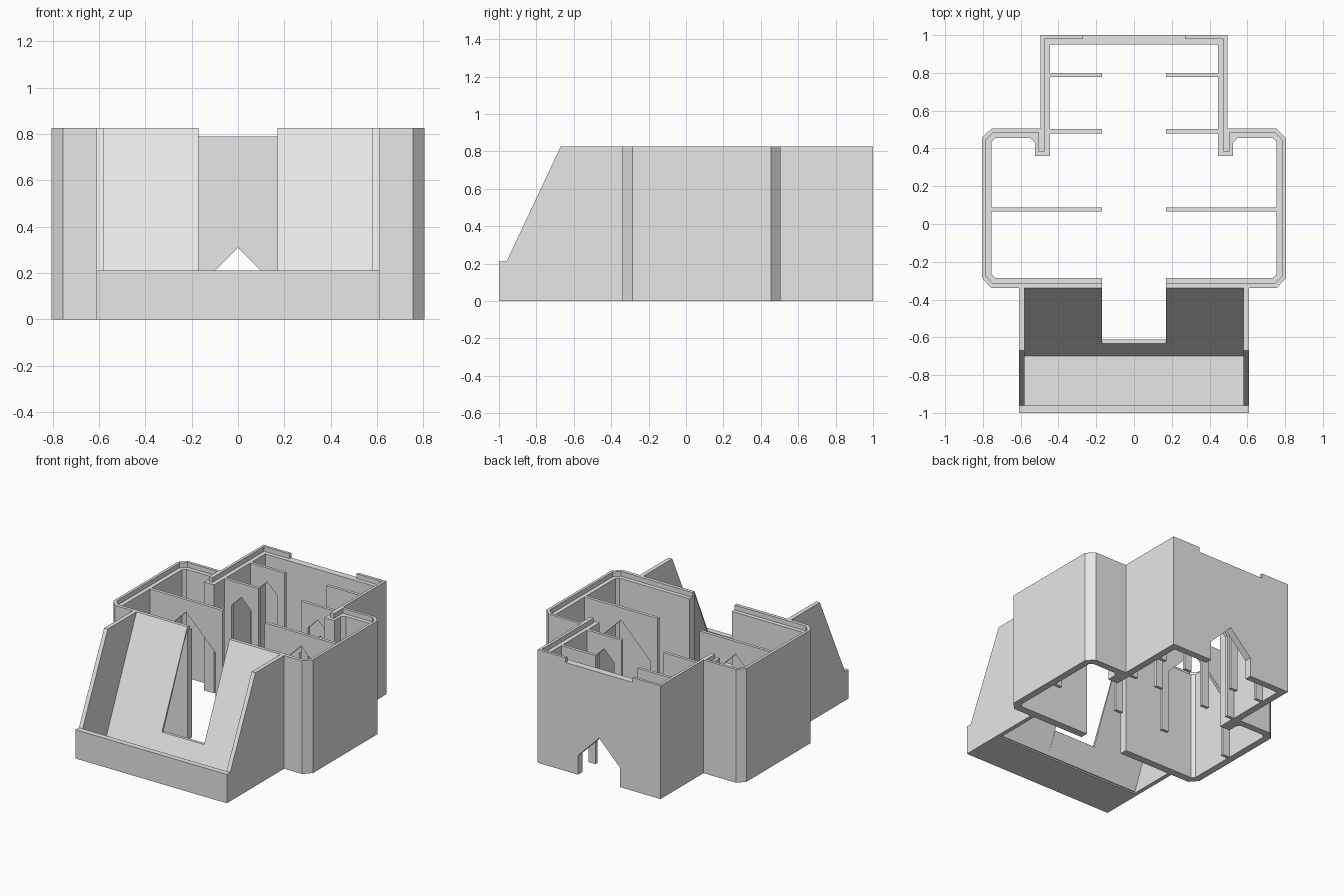
import bpy
import bmesh

cube = bpy.data.objects.get("Cube")
if cube:
    bpy.data.objects.remove(cube, do_unlink=True)

stone = bpy.data.materials.new("plain_grey")
stone.use_nodes = True
GREY = (0.8, 0.8, 0.8, 1)
stone.diffuse_color = GREY
for node in stone.node_tree.nodes:
    if node.type == 'BSDF_PRINCIPLED':
        node.inputs["Base Color"].default_value = GREY

# How a 2D profile point and a height map to 3D for each extrusion axis
PLACE = {
    'x': lambda a, b, h: (h, a, b),
    'y': lambda a, b, h: (a, h, b),
    'z': lambda a, b, h: (a, b, h),
}


def prism(name, axis, start, end, profile, mirror=False):
    """Extrude a flat profile along an axis, optionally mirrored across x."""
    bm = bmesh.new()
    place = PLACE[axis]
    face = bm.faces.new([bm.verts.new(place(a, b, start)) for a, b in profile])
    ext = bmesh.ops.extrude_face_region(bm, geom=[face])
    moved = [v for v in ext["geom"] if isinstance(v, bmesh.types.BMVert)]
    bmesh.ops.translate(bm, verts=moved, vec=place(0, 0, end - start))
    bmesh.ops.recalc_face_normals(bm, faces=bm.faces)
    mesh = bpy.data.meshes.new(name)
    bm.to_mesh(mesh)
    bm.free()
    mesh.materials.append(stone)
    obj = bpy.data.objects.new(name, mesh)
    bpy.context.collection.objects.link(obj)
    if mirror:
        obj.modifiers.new("mirror", 'MIRROR')
    return obj


def door_wall(x0, x1, top, centre, half, shoulder, apex):
    """Wall outline with a pointed doorway open at the floor."""
    return [(x0, 0), (centre - half, 0), (centre - half, shoulder),
            (centre, apex), (centre + half, shoulder), (centre + half, 0),
            (x1, 0), (x1, top), (x0, top)]


TOP, LEDGE = 0.825, 0.79
GAP = 0.17

# Outer shell of the hall and the side walls of the rear room
outer = [(GAP, -0.34), (0.755, -0.34), (0.805, -0.285), (0.805, 0.455),
         (0.755, 0.505), (0.495, 0.505)]
prism("hall_walls", 'z', 0, LEDGE, outer + [
    (0.495, 0.95), (0.445, 0.95), (0.445, 0.36), (0.525, 0.36),
    (0.525, 0.43), (0.55, 0.455), (0.735, 0.455), (0.755, 0.435),
    (0.755, -0.265), (0.735, -0.285), (GAP, -0.285)], mirror=True)

# Thin raised lip around the top of the walls
prism("wall_lip", 'z', LEDGE, TOP, outer + [
    (0.495, 1), (0.27, 1), (0.27, 0.98), (0.475, 0.98), (0.475, 0.385),
    (0.505, 0.385), (0.505, 0.485), (0.745, 0.485), (0.785, 0.445),
    (0.785, -0.275), (0.745, -0.315), (GAP, -0.315)], mirror=True)

# Rear wall with pointed doorway
prism("rear_wall", 'y', 0.95, 1,
      door_wall(-0.495, 0.495, LEDGE, 0, GAP, 0.14, 0.31))

# Inner partitions with pointed doorways
prism("hall_partition", 'y', 0.065, 0.088,
      door_wall(GAP, 0.757, LEDGE, 0.463, 0.235, 0.465, 0.7), mirror=True)
for name, y in (("middle_partition", 0.48), ("rear_partition", 0.777)):
    prism(name, 'y', y, y + 0.022,
          door_wall(GAP, 0.447, LEDGE, 0.308, 0.08, 0.61, 0.69), mirror=True)

# Front porch: sloping side walls, low front wall and thin floor
prism("porch_side", 'x', 0.58, 0.61,
      [(-1, 0), (-1, 0.21), (-0.96, 0.21), (-0.67, TOP), (-0.34, TOP),
       (-0.34, 0)], mirror=True)
prism("porch_front", 'y', -1, -0.96,
      [(-0.58, 0), (0.58, 0), (0.58, 0.21), (-0.58, 0.21)])
prism("porch_floor", 'z', 0, 0.02,
      [(-0.58, -0.96), (0.58, -0.96), (0.58, -0.69), (-0.58, -0.69)])


# Thin sloping panel with a central slot
def slope_y(z):
    return -0.34 - 0.36 * (TOP - z) / (TOP - 0.02)


def slope_profile(low, high, thick=0.022):
    return [(slope_y(low), low), (slope_y(high), high),
            (min(slope_y(high) + thick, -0.335), high),
            (slope_y(low) + thick, low)]


prism("slope_panel", 'x', GAP, 0.58, slope_profile(0.01, TOP), mirror=True)
prism("slot_sill", 'x', -GAP, GAP, slope_profile(0.01, 0.17))
